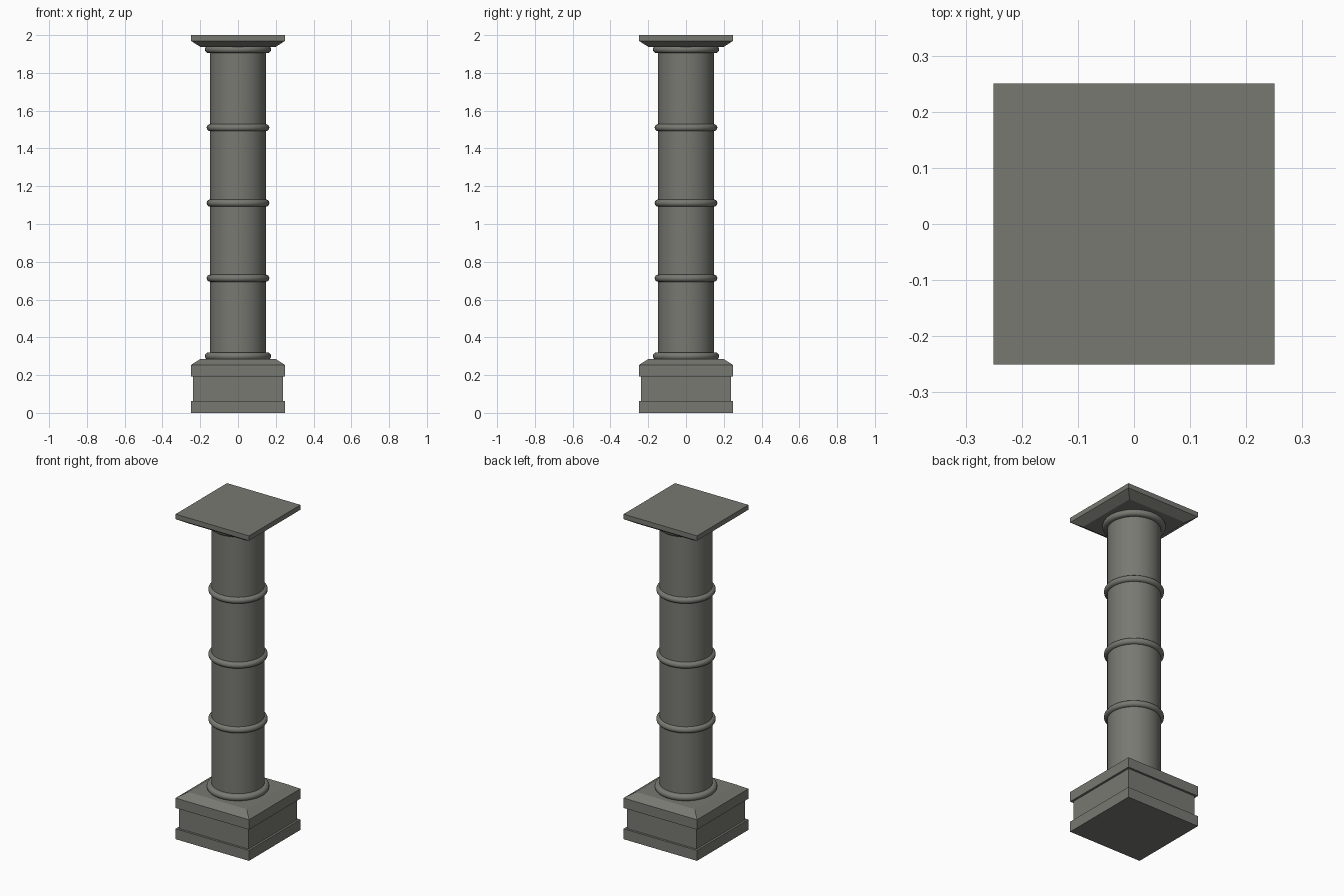
import bpy
import math

if "Cube" in bpy.data.objects:
    bpy.data.objects.remove(bpy.data.objects["Cube"])

stone = bpy.data.materials.new("grey stone")
stone.diffuse_color = (0.19, 0.19, 0.17, 1)
stone.use_nodes = True
stone.node_tree.nodes["Principled BSDF"].inputs["Base Color"].default_value = stone.diffuse_color


def lathe(name, profile, sides, spin=0.0, angle=30):
    """Closed solid from (radius, z) points, listed bottom to top."""
    verts, faces = [], []
    for r, z in profile:
        for i in range(sides):
            a = spin + 2 * math.pi * i / sides
            verts.append((r * math.cos(a), r * math.sin(a), z))
    for k in range(len(profile) - 1):
        for i in range(sides):
            j = (i + 1) % sides
            faces.append((k * sides + i, k * sides + j,
                          (k + 1) * sides + j, (k + 1) * sides + i))
    faces.append(tuple(reversed(range(sides))))
    faces.append(tuple(range((len(profile) - 1) * sides, len(profile) * sides)))
    me = bpy.data.meshes.new(name)
    me.from_pydata(verts, [], faces)
    me.materials.append(stone)
    ob = bpy.data.objects.new(name, me)
    bpy.context.collection.objects.link(ob)
    bpy.ops.object.select_all(action='DESELECT')
    ob.select_set(True)
    bpy.context.view_layer.objects.active = ob
    bpy.ops.object.shade_smooth_by_angle(angle=math.radians(angle))
    return ob


def square(name, profile):
    """Square solid from (half width, z) points."""
    return lathe(name, [(h * math.sqrt(2), z) for h, z in profile], 4, math.pi / 4)


def ring(name, z, outer, half):
    """Rounded band around the shaft."""
    pts = []
    for i in range(9):
        a = -math.pi / 2 + math.pi * i / 8
        pts.append((outer - half + half * math.cos(a), z + half * math.sin(a)))
    return lathe(name, pts, 48, angle=40)


# Square pedestal with recessed middle and sloped top
square("pedestal", [(0.25, 0), (0.25, 0.064), (0.237, 0.064), (0.237, 0.192),
                    (0.25, 0.192), (0.25, 0.253), (0.2, 0.285)])

# Round shaft
lathe("shaft", [(0.148, 0.28), (0.148, 1.945)], 48)

# Bands on the shaft, and collars at both ends
for n, z in enumerate((0.713, 1.111, 1.51)):
    ring(f"shaft_band_{n + 1}", z, 0.166, 0.019)
ring("lower_collar", 0.3, 0.175, 0.02)
ring("upper_collar", 1.925, 0.175, 0.02)

# Square capital with sloped underside
square("capital", [(0.2, 1.938), (0.25, 1.97), (0.25, 2.0)])
